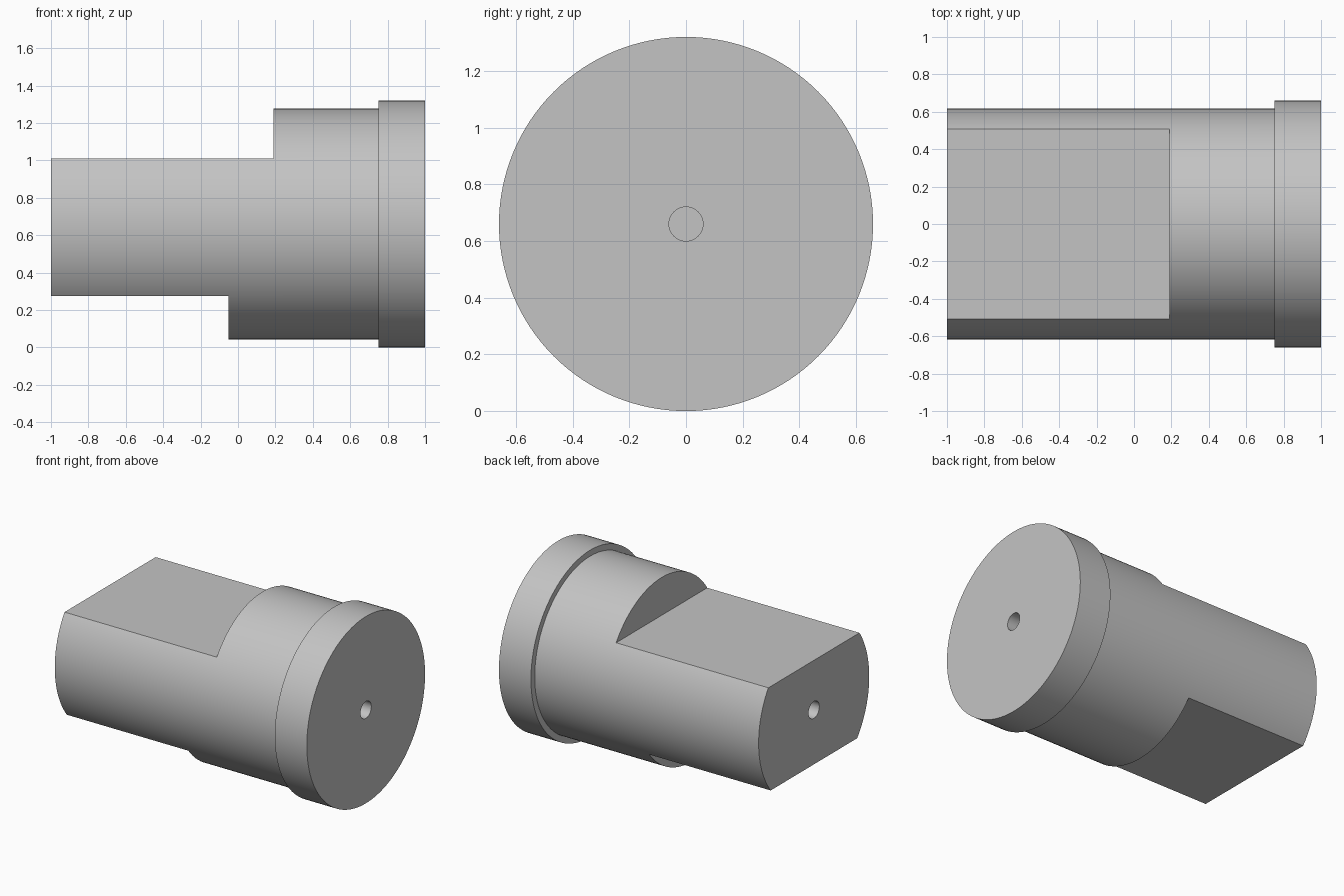
import bpy, bmesh, math

if "Cube" in bpy.data.objects:
    bpy.data.objects.remove(bpy.data.objects["Cube"])

SEGMENTS = 128
AXIS_Z = 0.66

grey = bpy.data.materials.new("steel_grey")
grey.diffuse_color = (0.55, 0.55, 0.55, 1)
grey.use_nodes = True
grey.node_tree.nodes["Principled BSDF"].inputs["Base Color"].default_value = grey.diffuse_color


def lathe(name, profile):
    """Closed solid turned around the x axis from (x, radius) pairs."""
    bm = bmesh.new()
    rings = []
    for x, r in profile:
        rings.append([bm.verts.new((x, r * math.cos(a), AXIS_Z + r * math.sin(a)))
                      for a in (2 * math.pi * i / SEGMENTS for i in range(SEGMENTS))])
    for a, b in zip(rings, rings[1:]):
        for i in range(SEGMENTS):
            j = (i + 1) % SEGMENTS
            bm.faces.new((a[i], a[j], b[j], b[i]))
    bm.faces.new(rings[0])
    bm.faces.new(rings[-1])
    bmesh.ops.recalc_face_normals(bm, faces=bm.faces)
    mesh = bpy.data.meshes.new(name)
    bm.to_mesh(mesh)
    bm.free()
    mesh.materials.append(grey)
    obj = bpy.data.objects.new(name, mesh)
    bpy.context.collection.objects.link(obj)
    return obj


def cut_box(target, name, low, high):
    """Remove the box between two corners from the target."""
    centre = [(a + b) / 2 for a, b in zip(low, high)]
    bpy.ops.mesh.primitive_cube_add(size=1, location=centre)
    cutter = bpy.context.object
    cutter.name = name
    cutter.scale = [b - a for a, b in zip(low, high)]
    cutter.hide_render = True
    cutter.data.materials.append(grey)
    mod = target.modifiers.new(name, 'BOOLEAN')
    mod.operation = 'DIFFERENCE'
    mod.solver = 'EXACT'
    mod.object = cutter
    bpy.context.view_layer.objects.active = target
    bpy.ops.object.modifier_apply(modifier=name)
    bpy.data.objects.remove(cutter)


# Turned shaft with end collar and a blind centre hole in each end
shaft = lathe("collared_shaft", [
    (-0.80, 0.06), (-1.00, 0.06), (-1.00, 0.6175), (0.75, 0.6175),
    (0.75, 0.66), (1.00, 0.66), (1.00, 0.06), (0.80, 0.06)])

# Flats milled into the top and the bottom
cut_box(shaft, "top_flat", (-1.2, -1, 1.01), (0.19, 1, 1.6))
cut_box(shaft, "bottom_flat", (-1.2, -1, -0.3), (-0.05, 1, 0.275))

bpy.ops.object.select_all(action='DESELECT')
shaft.select_set(True)
bpy.context.view_layer.objects.active = shaft
bpy.ops.object.shade_smooth_by_angle(angle=math.radians(30))
